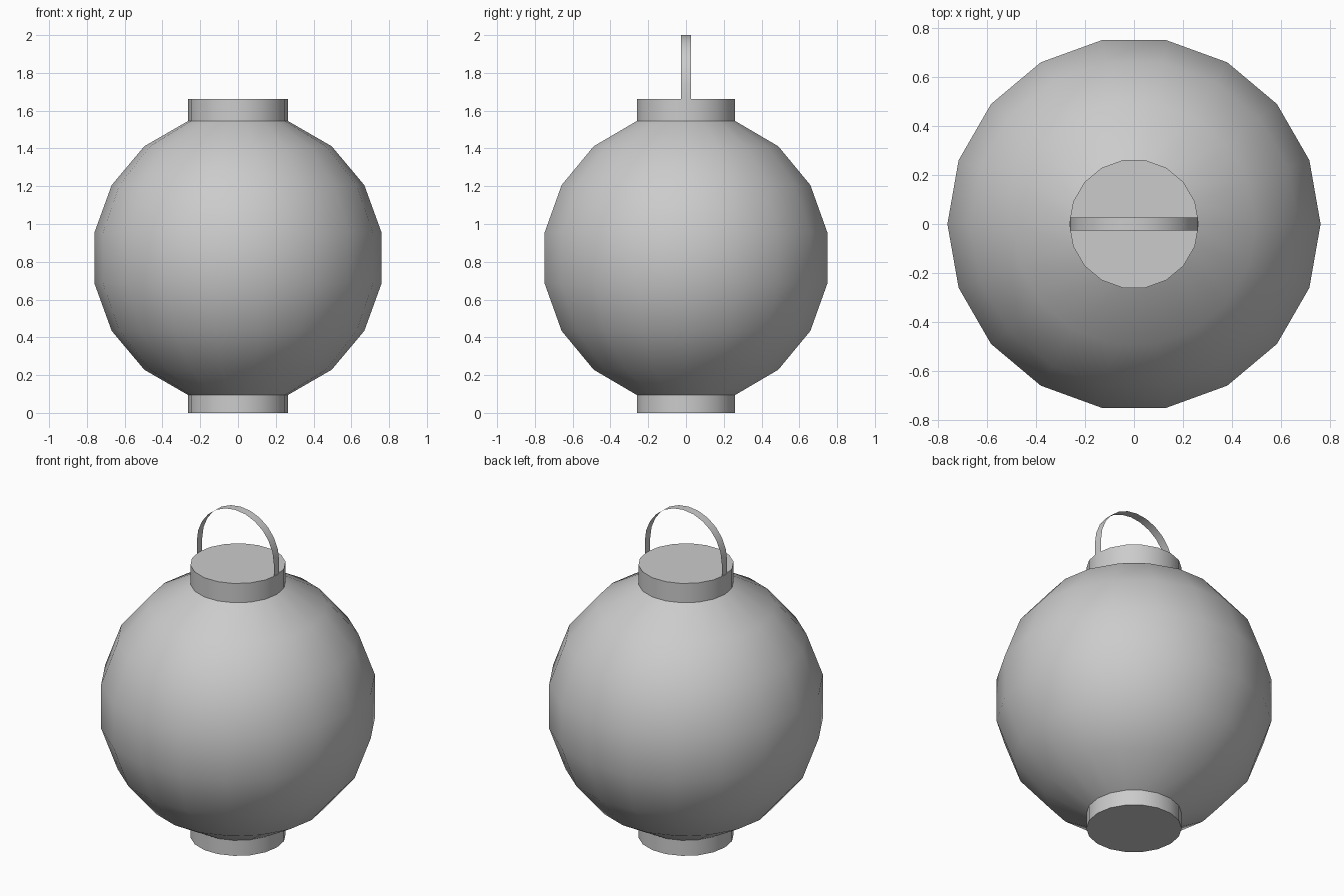
import bpy
import bmesh
from math import sin, cos, pi, radians

if "Cube" in bpy.data.objects:
    bpy.data.objects.remove(bpy.data.objects["Cube"])

SEGMENTS = 18
CENTRE_Z, RADIUS = 0.82, 0.772
NECK = RADIUS * cos(radians(70))


def finish(name, bm):
    mesh = bpy.data.meshes.new(name)
    bm.to_mesh(mesh)
    bm.free()
    obj = bpy.data.objects.new(name, mesh)
    bpy.context.collection.objects.link(obj)
    bpy.ops.object.select_all(action='DESELECT')
    obj.select_set(True)
    bpy.context.view_layer.objects.active = obj
    bpy.ops.object.shade_smooth_by_angle(angle=radians(35))
    return obj


def lathe(name, profile, cap_bottom=False, cap_top=False):
    """Revolve (radius, z) points, with a corner on the x axis."""
    bm = bmesh.new()
    rings = [[bm.verts.new((r * cos(2 * pi * i / SEGMENTS),
                            r * sin(2 * pi * i / SEGMENTS), z))
              for i in range(SEGMENTS)] for r, z in profile]
    for low, high in zip(rings, rings[1:]):
        for i in range(SEGMENTS):
            j = (i + 1) % SEGMENTS
            bm.faces.new((low[i], low[j], high[j], high[i]))
    if cap_bottom:
        bm.faces.new(rings[0][::-1])
    if cap_top:
        bm.faces.new(rings[-1])
    return finish(name, bm)


# Round lantern body, open where the collars meet it
body = [(RADIUS * cos(radians(a)), CENTRE_Z + RADIUS * sin(radians(a)))
        for a in range(-70, 71, 20)]
lathe("lantern_globe", body)

# Closed collars below and above
lathe("bottom_collar", [(NECK, 0), (NECK, body[0][1])], cap_bottom=True)
lathe("top_collar", [(NECK, body[-1][1]), (NECK, 1.663)], cap_top=True)

# Paper-thin arched carrying strap
ARCH_R = 0.26
path = [(ARCH_R, 1.663)]
path += [(ARCH_R * cos(radians(a)), 1.74 + ARCH_R * sin(radians(a)))
         for a in range(0, 181, 15)]
path += [(-ARCH_R, 1.663)]
bm = bmesh.new()
pairs = [[bm.verts.new((x, y, z)) for y in (-0.026, 0.026)] for x, z in path]
for (a, b), (c, d) in zip(pairs, pairs[1:]):
    bm.faces.new((a, b, d, c))
finish("carry_handle", bm)
